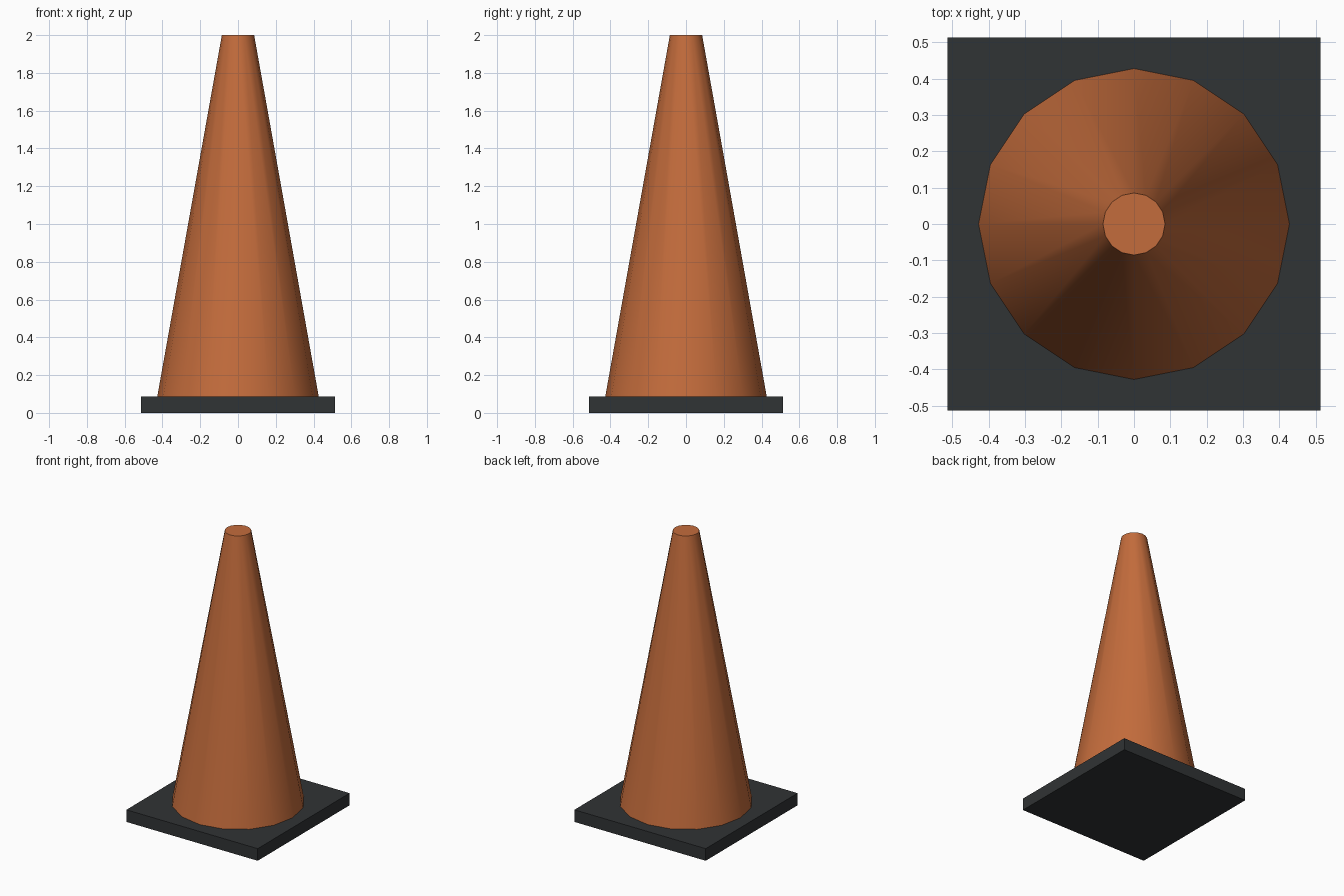
import bpy
import math

if "Cube" in bpy.data.objects:
    bpy.data.objects.remove(bpy.data.objects["Cube"])

UNIT = 0.0855          # base thickness, also the cone's tip radius
HEIGHT = 2.0


def paint(obj, name, color):
    mat = bpy.data.materials.new(name)
    mat.diffuse_color = color
    mat.use_nodes = True
    mat.node_tree.nodes["Principled BSDF"].inputs["Base Color"].default_value = mat.diffuse_color
    obj.data.materials.append(mat)


# Square rubber base
bpy.ops.mesh.primitive_cube_add(size=1, location=(0, 0, UNIT / 2))
base = bpy.context.object
base.name = "base"
base.scale = (12 * UNIT, 12 * UNIT, UNIT)
bpy.ops.object.transform_apply(location=False, rotation=False, scale=True)
paint(base, "dark_rubber", (0.03, 0.033, 0.035, 1))

# Sixteen-sided tapered cone, smooth around with sharp rims
bpy.ops.mesh.primitive_cone_add(
    vertices=16, radius1=5 * UNIT, radius2=UNIT, depth=HEIGHT - UNIT,
    location=(0, 0, (HEIGHT + UNIT) / 2))
cone = bpy.context.object
cone.name = "cone"
bpy.ops.object.shade_smooth_by_angle(angle=math.radians(40))
paint(cone, "orange_plastic", (0.55, 0.15, 0.045, 1))
